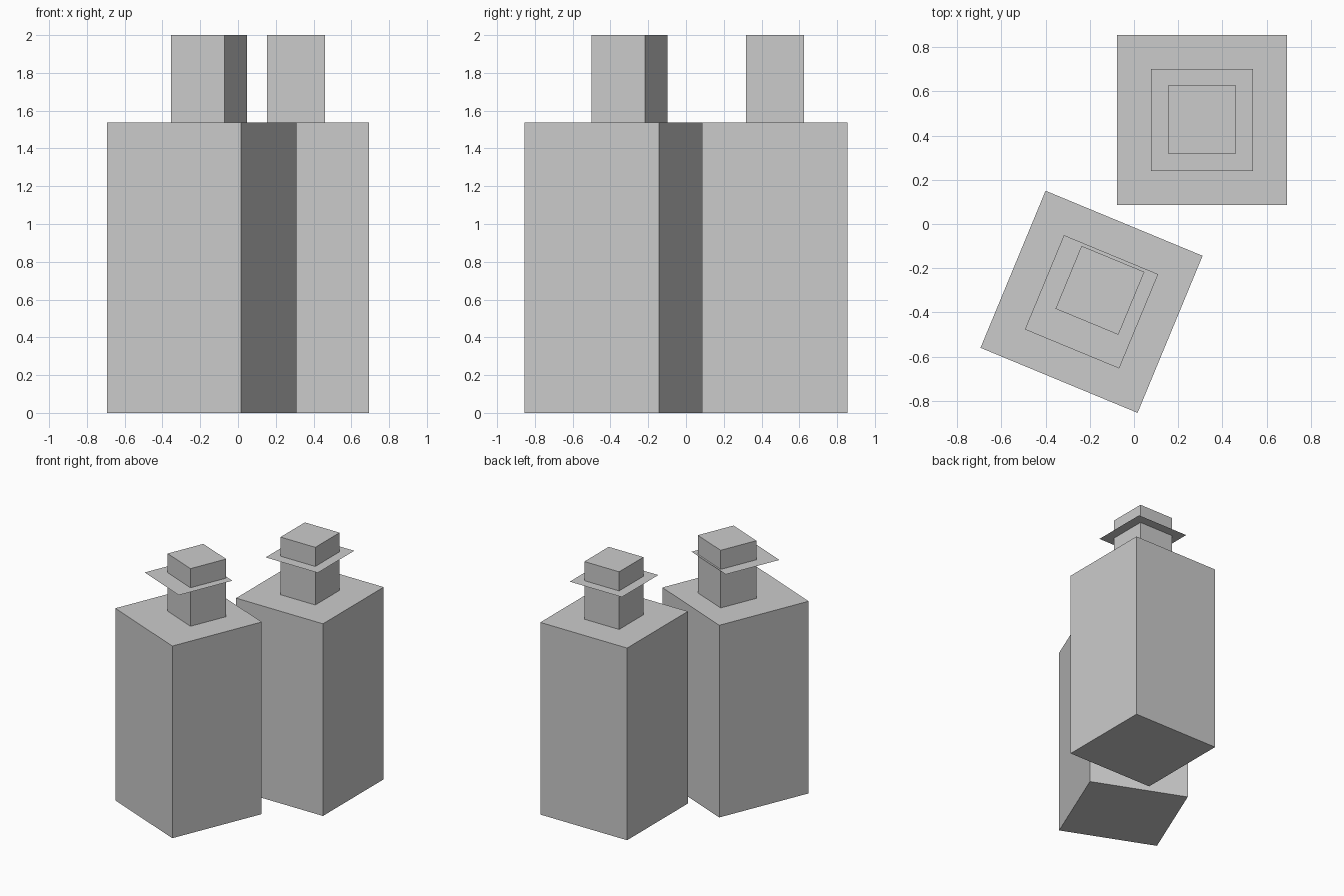
import bpy
from math import radians

if "Cube" in bpy.data.objects:
    bpy.data.objects.remove(bpy.data.objects["Cube"])


def box(name, x, y, z0, width, height, turn):
    bpy.ops.mesh.primitive_cube_add(size=1, location=(x, y, z0 + height / 2),
                                    rotation=(0, 0, turn))
    ob = bpy.context.object
    ob.name = name
    ob.scale = (width, width, height)
    bpy.ops.object.transform_apply(location=False, rotation=False, scale=True)


def bottle(label, x, y, neck_x, neck_y, turn):
    # Square body and narrow neck, with a paper-thin collar around the neck
    box(label + "_body", x, y, 0, 0.769, 1.5385, turn)
    box(label + "_neck", neck_x, neck_y, 1.5385, 0.3077, 0.4615, turn)
    bpy.ops.mesh.primitive_plane_add(size=0.4615, location=(x, y, 1.847),
                                     rotation=(0, 0, turn))
    bpy.context.object.name = label + "_collar"


# Straight bottle at the back, turned bottle with off-centre neck at the front
bottle("back_bottle", 0.308, 0.47, 0.308, 0.472, 0)
bottle("front_bottle", -0.192, -0.352, -0.154, -0.300, radians(-22.5))
